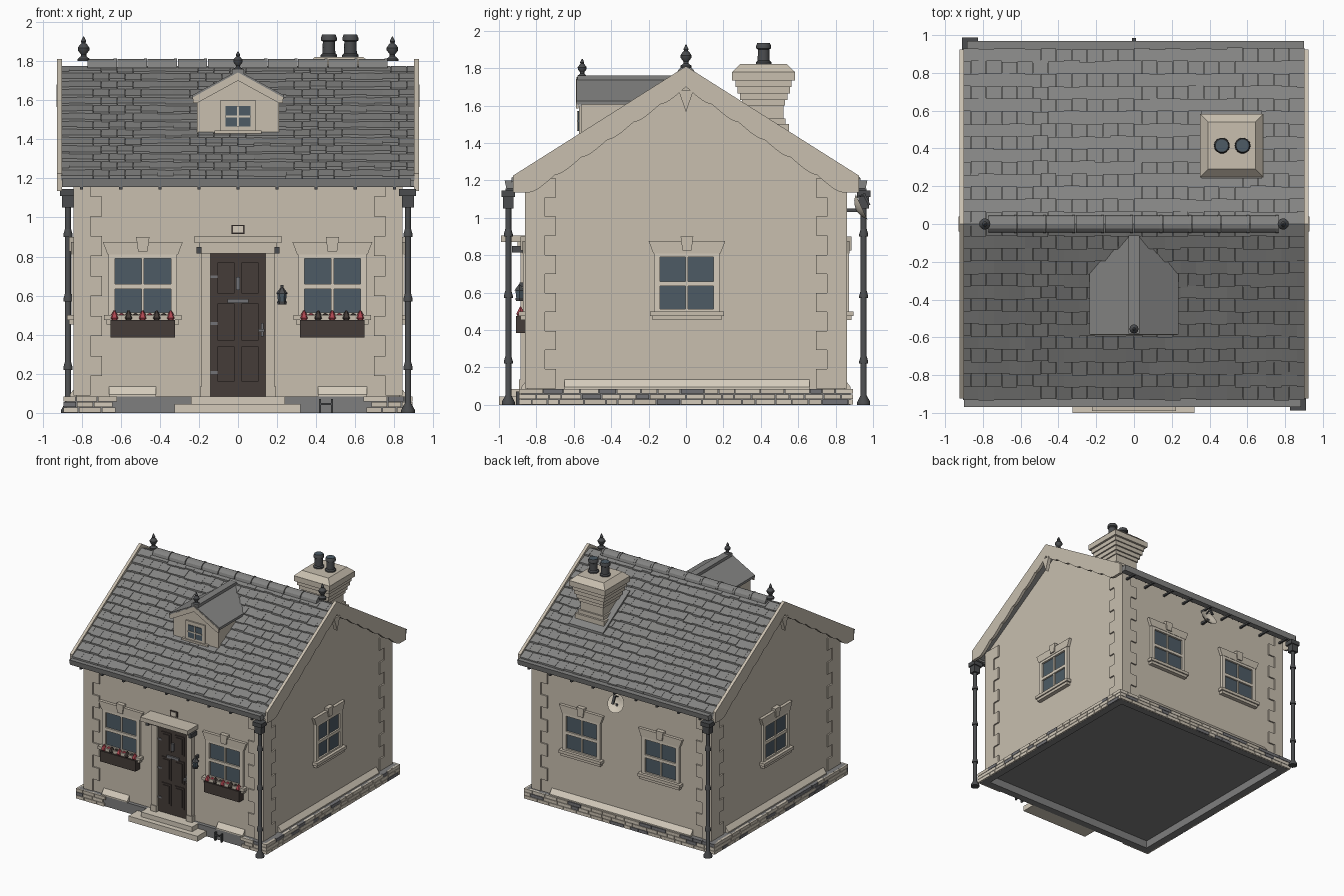
import bpy, bmesh, math, random
from mathutils import Matrix, Vector

random.seed(4)
if "Cube" in bpy.data.objects:
    bpy.data.objects.remove(bpy.data.objects["Cube"])


def material(name, r, g, b):
    m = bpy.data.materials.new(name)
    m.use_nodes = True
    m.diffuse_color = (r, g, b, 1)
    m.node_tree.nodes["Principled BSDF"].inputs["Base Color"].default_value = (r, g, b, 1)
    return m


WALL = material("cream render", .58, .52, .43)
TRIM = material("pale stone", .66, .60, .50)
SLATE = material("roof slate", .23, .23, .225)
CONCRETE = material("concrete", .21, .21, .21)
STONE = material("blue grey stone", .17, .17, .18)
METAL = material("dark iron", .07, .073, .077)
WOOD = material("dark wood", .06, .046, .04)
GLASS = material("window glass", .075, .105, .13)
RED = material("red petals", .42, .06, .08)


class Part:
    """Collects simple solids into one named mesh object."""

    def __init__(self, name, *mats):
        self.name, self.mats, self.bm = name, mats, bmesh.new()

    def prism(self, pts, lo, hi, axis="x", m=0):
        place = {"x": lambda p, t: (t, p[0], p[1]), "y": lambda p, t: (p[0], t, p[1]),
                 "z": lambda p, t: (p[0], p[1], t)}[axis]
        a, b = ([self.bm.verts.new(place(p, t)) for p in pts] for t in (lo, hi))
        faces = [self.bm.faces.new(a), self.bm.faces.new(b[::-1])]
        for i in range(len(pts)):
            faces.append(self.bm.faces.new((a[i - 1], b[i - 1], b[i], a[i])))
        for f in faces:
            f.material_index = m

    def box(self, x0, x1, y0, y1, z0, z1, m=0):
        self.prism([(x0, y0), (x1, y0), (x1, y1), (x0, y1)], z0, z1, "z", m)

    def lathe(self, profile, x=0, y=0, z=0, seg=12, m=0):
        rings = [[self.bm.verts.new((x + r * math.cos(k * math.tau / seg),
                                     y + r * math.sin(k * math.tau / seg), z + h))
                  for k in range(seg)] for r, h in profile]
        faces = [self.bm.faces.new(rings[0]), self.bm.faces.new(rings[-1])]
        for a, b in zip(rings, rings[1:]):
            for k in range(seg):
                faces.append(self.bm.faces.new((a[k - 1], a[k], b[k], b[k - 1])))
        for f in faces:
            f.material_index = m

    def done(self, matrix=None, smooth=False):
        bmesh.ops.recalc_face_normals(self.bm, faces=self.bm.faces)
        mesh = bpy.data.meshes.new(self.name)
        self.bm.to_mesh(mesh)
        self.bm.free()
        for m in self.mats:
            mesh.materials.append(m)
        ob = bpy.data.objects.new(self.name, mesh)
        bpy.context.collection.objects.link(ob)
        if matrix:
            ob.matrix_world = matrix
        if smooth:
            bpy.ops.object.select_all(action="DESELECT")
            ob.select_set(True)
            bpy.context.view_layer.objects.active = ob
            bpy.ops.object.shade_smooth_by_angle(angle=math.radians(35))
        return ob


def side(turns, dist, u=0):
    """Frame on a wall: local x runs along it, local -y points outward."""
    return Matrix.Rotation(turns * math.pi / 2, 4, "Z") @ Matrix.Translation((u, -dist, 0))


# walls with gables
p = Part("walls", WALL)
p.prism([(-.85, .08), (.85, .08), (.85, 1.2), (0, 1.73), (-.85, 1.2)], -.83, .83)
p.done()

# corner quoins, alternating long and short
p = Part("quoins", WALL)
for sx in (-1, 1):
    for sy in (-1, 1):
        for i in range(11):
            long = .695 if i % 2 else .755
            xs, ys = sorted((sx * long, sx * .84)), sorted((sy * (1.45 - long), sy * .862))
            z = .088 + i * .102
            p.box(*xs, *sorted((sy * .76, sy * .862)), z, z + .102)
            p.box(*sorted((sx * .76, sx * .842)), *ys, z, z + .102)
p.done()

# hollow plinth with stone facing
p = Part("plinth", CONCRETE)
for t, d, half in ((0, .88, .88), (1, .88, .88), (2, .88, .88), (3, .88, .88)):
    s = -1 if t in (0, 3) else 1
    if t % 2:
        p.box(*sorted((s * .82, s * .88)), -.88, .88, 0, .085)
    else:
        p.box(-.82, .82, *sorted((s * .82, s * .88)), 0, .085)
p.box(-.82, .82, -.82, .82, .065, .085)
p.done()
for t in range(4):
    p = Part("plinth_stones", TRIM, STONE, WALL)
    for row in range(3):
        u = -.892
        while u < .88:
            end = min(u + random.uniform(.06, .14), .892)
            if t or abs(u) > .6 and abs(end) > .6:
                p.box(u, end - .005, -.012, .01, row * .029 + .001, row * .029 + .027,
                      random.choice((0, 0, 2, 2, 1)))
            u = end
    p.done(side(t, .88))

# sloped skirting ledges
for t, spans in ((0, ((-.66, -.42), (.41, .66))), (1, ((-.65, .66),)),
                 (2, ((-.66, .66),)), (3, ((-.66, .65),))):
    p = Part("skirting_ledge", TRIM)
    for a, b in spans:
        p.prism([(0, .085), (-.03, .085), (-.03, .095), (0, .135)], a, b)
    p.done(side(t, .83 if t % 2 else .85))

# roof core and individual slates
RIDGE, PITCH, ROWS, COLS = 1.77, .62, 14, 22
zr = lambda d: RIDGE - PITCH * d
p = Part("roof_core", SLATE)
p.prism([(-.92, zr(.92) - .04), (0, RIDGE - .04), (.92, zr(.92) - .04),
         (.92, zr(.92)), (0, RIDGE), (-.92, zr(.92))], -.905, .905)
p.done()
p = Part("roof_slates", SLATE)
step, wide = .93 / ROWS, 1.81 / COLS
for s in (-1, 1):
    for i in range(ROWS):
        for j in range(-(i % 2), COLS):
            x0 = -.905 + (j + (i % 2) / 2) * wide
            d = .93 - i * step + random.uniform(-.006, .004)
            top, lift = max(d - step - .015, 0), random.uniform(.017, .023)
            p.prism([(s * d, zr(d) - .004), (s * d, zr(d) + lift),
                     (s * top, zr(top) + .006), (s * top, zr(top) - .01)],
                    max(x0, -.905), min(x0 + wide - .0015, .905))
p.done()

# scalloped bargeboards
edge = []
a, b = Vector((.84, 1.135)), Vector((0, 1.70))
out = Vector((.56, -.83))
for i in range(6):
    for k in range(6):
        q = a.lerp(b, (i + k / 6) / 6)
        edge.append(tuple(q + out * .03 * math.sin(k / 6 * math.pi)))
board = [(0, 1.81), (.925, 1.225), (.925, 1.135)] + edge + [tuple(b)]
p = Part("bargeboards", WALL)
for x in (-.925, .9):
    for s in (-1, 1):
        p.prism([(s * y, z) for y, z in board], x, x + .025)
    p.prism([(-.04, 1.68), (.04, 1.68), (0, 1.565)], x - .003, x + .028)
p.done()

# ridge tiles
p = Part("ridge_tiles", SLATE)
arc = [(.045 * math.cos(k * math.pi / 6), 1.765 + .045 * math.sin(k * math.pi / 6)) for k in range(7)]
for i in range(10):
    x = -.77 + i * .154
    p.prism(arc, x, x + .148)
    p.prism([(y * 1.08, z + .003) for y, z in arc], x + .134, x + .15)
p.done()

# finials
SPIKE = [(.03, 0), (.03, .012), (.014, .025), (.014, .035), (.029, .055), (.03, .068),
         (.018, .085), (.01, .092), (.014, .1), (.003, .125)]
p = Part("finials", METAL)
for x in (-.79, .79):
    p.lathe(SPIKE, x, 0, 1.8)
p.lathe([(r * .8, h * .8) for r, h in SPIKE], 0, -.555, 1.75)
p.done(smooth=True)

# dormer
p = Part("dormer_walls", WALL)
p.prism([(-.21, 1.43), (.21, 1.43), (.21, 1.61), (0, 1.725), (-.21, 1.61)], -.56, -.1, "y")
p.prism([(-.23, 1.585), (-.21, 1.585), (0, 1.70), (.21, 1.585), (.23, 1.585),
         (.23, 1.615), (0, 1.742), (-.23, 1.615)], -.588, -.575, "y")
p.box(-.12, .12, -.58, -.55, 1.43, 1.445)
p.box(-.09, .09, -.572, -.55, 1.445, 1.6)
p.done()
p = Part("dormer_roof", SLATE)
p.prism([(-.235, 1.605), (0, 1.73), (.235, 1.605), (.235, 1.625), (0, 1.752), (-.235, 1.625)], -.585, -.06, "y")
p.box(-.03, .03, -.58, -.06, 1.735, 1.76)
p.done()
p = Part("dormer_glass", GLASS, TRIM)
p.box(-.065, .065, -.577, -.57, 1.465, 1.57)
p.box(-.006, .006, -.582, -.57, 1.465, 1.57, 1)
p.box(-.065, .065, -.582, -.57, 1.512, 1.522, 1)
p.done()

# stepped chimney with pots
CX, CY = .517, .415
p = Part("chimney", WALL)
for half, z0, z1 in ((.135, 1.38, 1.5), (.118, 1.5, 1.53), (.105, 1.53, 1.6), (.115, 1.6, 1.63),
                     (.127, 1.63, 1.665), (.14, 1.665, 1.7), (.15, 1.7, 1.735), (.168, 1.735, 1.78)):
    p.box(CX - half, CX + half, CY - half, CY + half, z0, z1)
r = math.sqrt(2)
p.done()
bpy.ops.mesh.primitive_cone_add(vertices=4, radius1=.168 * r, radius2=.125 * r, depth=.042,
                                location=(CX, CY, 1.8), rotation=(0, 0, math.pi / 4))
bpy.context.object.name = "chimney_cap"
bpy.context.object.data.materials.append(WALL)
p = Part("chimney_flashing", SLATE)
p.prism([(d, zr(d) + h) for d, h in ((.24, 0), (.24, .03), (.6, .03), (.6, 0))], CX - .16, CX + .16)
p.done()
p = Part("chimney_pots", METAL, GLASS)
for x in (.465, .575):
    p.lathe([(.042, 0), (.042, .012), (.033, .02), (.031, .08), (.041, .086), (.041, .1), (.035, .113)], x, CY, 1.82, 14)
    p.lathe([(.034, .11), (.034, .115)], x, CY, 1.82, 14, 1)
p.done(smooth=True)

# gutters, brackets and downpipes
for t in (0, 2):
    p = Part("gutter", SLATE, METAL)
    p.prism([(-.03, 1.155), (.02, 1.155), (.035, 1.2), (-.04, 1.2)], -.9, .885)
    for i in range(9):
        x = -.8 + i * .2
        p.box(x - .008, x + .008, -.035, .08, 1.142, 1.156, 1)
    p.done(side(t, .93))
    p = Part("downpipe", METAL)
    p.lathe([(.035, 0), (.035, .015), (.016, .05), (.016, 1.07)], .87, 0, 0)
    for z in (.22, .57, .9):
        p.lathe([(.024, 0), (.024, .012), (.016, .04)], .87, 0, z)
    p.box(.84, .9, -.028, .028, 1.05, 1.11)
    p.box(.825, .91, -.037, .037, 1.11, 1.145)
    p.done(side(t, .95), True)

# sash windows, centred on their own wall frame
WINDOWS = [(0, .85, -.487), (0, .85, .483), (1, .83, .005), (2, .85, -.37), (2, .85, .37), (3, .83, -.005)]
for t, dist, u in WINDOWS:
    M = side(t, dist, u)
    p = Part("window_surround", WALL)
    p.prism([(-.18, .81), (.18, .81), (.205, .875), (-.205, .875)], -.025, 0, "y")
    p.prism([(-.024, .825), (.024, .825), (.034, .9), (-.034, .9)], -.035, 0, "y")
    p.box(-.198, .198, -.045, 0, .475, .5)
    p.box(-.185, .185, -.035, 0, .452, .475)
    p.done(M)
    p = Part("window_sash", TRIM, GLASS)
    for s in (-1, 1):
        p.box(*sorted((s * .143, s * .175)), -.022, 0, .5, .81)
    p.box(-.143, .143, -.022, 0, .79, .81)
    p.box(-.143, .143, -.006, 0, .5, .79, 1)
    p.box(-.143, .143, -.02, 0, .635, .66)
    p.box(-.143, .143, -.02, 0, .5, .513)
    p.box(-.007, .007, -.016, 0, .5, .79)
    p.done(M)

# flower boxes
for c in (-.487, .483):
    p = Part("flower_box", WOOD)
    p.box(c - .165, c + .165, -.91, -.85, .385, .475)
    p.done()
    p = Part("flowers", RED, WOOD)
    for i in range(9):
        p.lathe([(.01, 0), (.025, .02), (.018, .035), (.003, .06 if i % 2 == 0 else .045)],
                c - .145 + i * .036, -.885 + .012 * (i % 2), .465, 6, 0 if i in (0, 1, 4, 5, 8) else 1)
    p.done()

# front door with panels and fittings
p = Part("door", WOOD)
p.box(-.14, .14, -.862, -.83, .085, .815)
for s in (-1, 1):
    for z0, z1 in ((.16, .34), (.37, .56), (.61, .77)):
        x0, x1 = sorted((s * .018, s * .105))
        p.box(x0, x1, -.87, -.86, z0, z1)
        p.box(x0 + .014, x1 - .014, -.877, -.86, z0 + .014, z1 - .014)
p.done()
p = Part("door_fittings", STONE)
p.box(-.055, .055, -.875, -.86, .562, .582)
p.box(.105, .135, -.885, -.86, .415, .43)
p.box(.118, .13, -.872, -.86, .39, .46)
p.box(-.01, .01, -.882, -.86, .63, .695)
for z in (.2, .45, .69):
    p.box(-.14, -.105, -.868, -.86, z, z + .014)
p.done()
p = Part("door_surround", WALL, METAL)
for s in (-1, 1):
    p.box(*sorted((s * .14, s * .187)), -.885, -.85, .085, .82)
    p.box(*sorted((s * .14, s * .195)), -.892, -.85, .085, .135)
    p.box(*sorted((s * .188, s * .212)), -.93, -.85, .815, .85, 1)
p.box(-.2, .2, -.9, -.85, .815, .87)
p.box(-.222, .222, -.99, -.85, .87, .905)
p.done()
p = Part("house_plate", TRIM, WOOD)
p.box(-.033, .033, -.858, -.85, .915, .962, 1)
p.box(-.025, .025, -.862, -.85, .922, .955)
p.done()

# entrance steps and boot scraper
p = Part("steps", TRIM)
p.box(-.325, .32, -1, -.88, 0, .045)
p.box(-.24, .24, -.955, -.85, .045, .085)
p.done()
p = Part("boot_scraper", METAL)
for x in (.415, .475):
    p.box(x, x + .01, -.91, -.89, 0, .07)
p.box(.415, .485, -.905, -.895, .04, .05)
p.done()

# wall lantern
p = Part("lantern", METAL, GLASS)
p.lathe([(.022, .555), (.026, .57)], .225, -.89, 0, 6)
p.lathe([(.02, .57), (.025, .612)], .225, -.89, 0, 6, 1)
p.lathe([(.03, .612), (.012, .635), (.004, .645)], .225, -.89, 0, 6)
p.box(.218, .232, -.89, -.85, .63, .655)
p.done()

# satellite dish on the back wall
p = Part("satellite_dish", TRIM, METAL)
p.lathe([(.015, -.012), (.05, 0), (.075, .02), (.072, .02), (.045, .006), (.012, 0)], seg=18)
p.box(-.004, .004, -.06, -.052, .01, .06, 1)
p.box(-.01, .01, -.06, .01, .055, .068, 1)
p.done(Matrix.Translation((0, .92, 1.05)) @ Matrix.Rotation(math.radians(-65), 4, "X"), True)
p = Part("dish_bracket", METAL)
p.box(-.01, .01, .85, .93, 1.03, 1.05)
p.done()
